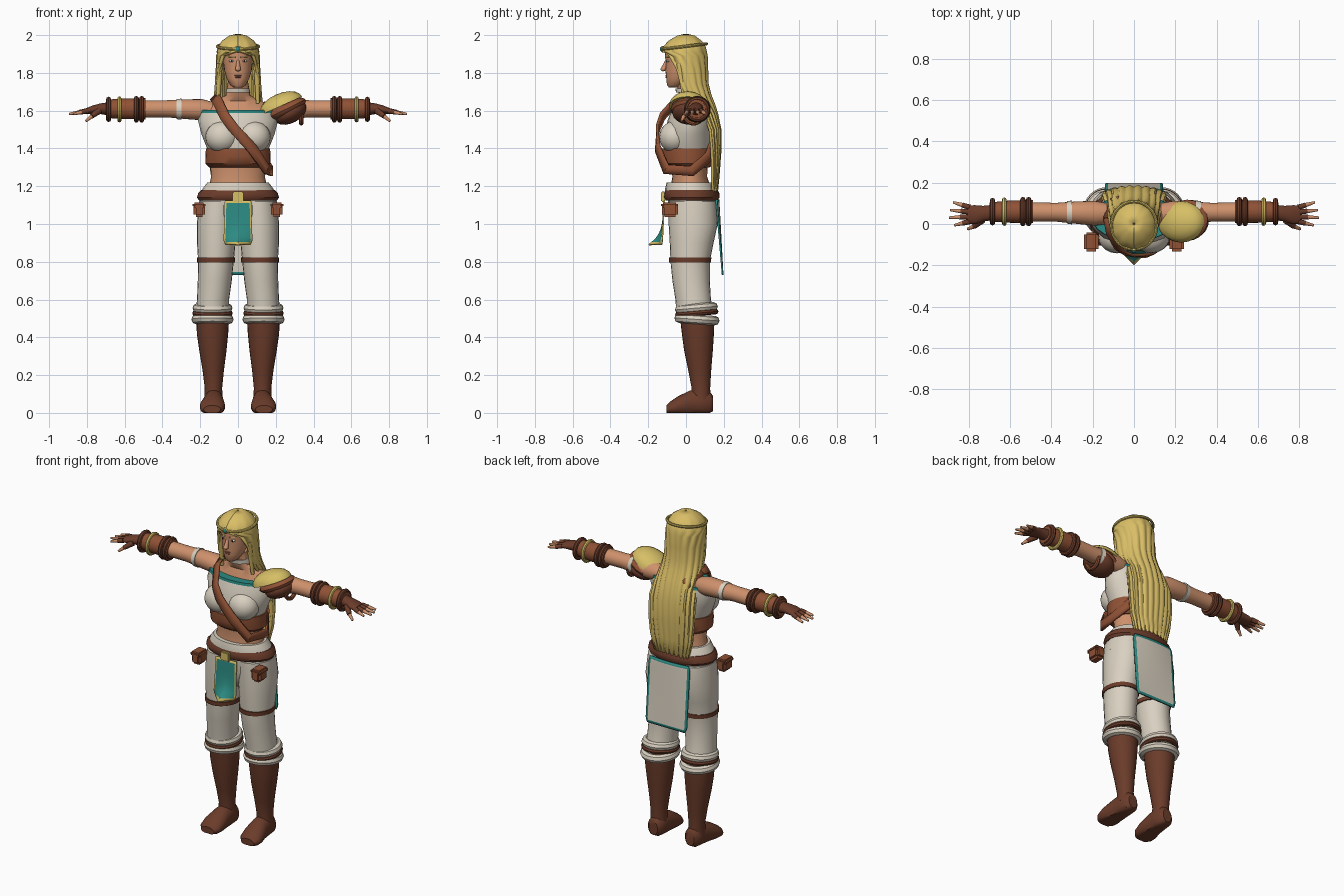
import bpy, bmesh
from math import sin, cos, pi, radians
from mathutils import Vector, Matrix

cube = bpy.data.objects.get("Cube")
if cube:
    bpy.data.objects.remove(cube)


def material(name, r, g, b):
    mat = bpy.data.materials.new(name)
    mat.use_nodes = True
    colour = [(c / 255) ** 2.2 for c in (r, g, b)] + [1]
    mat.diffuse_color = colour
    mat.node_tree.nodes["Principled BSDF"].inputs["Base Color"].default_value = colour
    return mat


SKIN = material("skin", 205, 144, 108)
HAIR = material("blonde hair", 216, 188, 102)
CREAM = material("cream cloth", 216, 207, 191)
TEAL = material("teal cloth", 48, 138, 130)
LEATHER = material("leather", 142, 82, 56)
DARK = material("dark leather", 106, 62, 46)
GOLD = material("gold", 214, 190, 102)
WHITE = material("eye white", 225, 220, 210)
PUPIL = material("dark eye", 50, 40, 38)
LIP = material("lip", 165, 95, 80)
SIDES = (("left", 1), ("right", -1))
parts = []


def finish(name, bm, *mats):
    bmesh.ops.recalc_face_normals(bm, faces=bm.faces)
    mesh = bpy.data.meshes.new(name)
    bm.to_mesh(mesh)
    bm.free()
    for m in mats:
        mesh.materials.append(m)
    obj = bpy.data.objects.new(name, mesh)
    bpy.context.collection.objects.link(obj)
    parts.append(obj)
    return obj


def loft(name, mat, sections, axis="z", s=1, n=24, floor=False):
    """Skin elliptical sections (position, centre a, centre b, radius a, radius b)."""
    bm = bmesh.new()
    rings = []
    for t, a, b, ra, rb in sections:
        ring = []
        for i in range(n):
            p = a + ra * cos(2 * pi * i / n)
            q = b + rb * sin(2 * pi * i / n)
            x, y, z = {"z": (p, q, t), "x": (t, p, q), "y": (p, t, q)}[axis]
            ring.append(bm.verts.new((x * s, y, max(z, 0) if floor else z)))
        rings.append(ring)
    for r0, r1 in zip(rings, rings[1:]):
        for i in range(n):
            j = (i + 1) % n
            bm.faces.new((r0[i], r0[j], r1[j], r1[i]))
    bm.faces.new(rings[0])
    bm.faces.new(rings[-1])
    return finish(name, bm, mat)


def blob(name, mat, centre, size, tilt=0, dome=False, n=20):
    bm = bmesh.new()
    bmesh.ops.create_uvsphere(bm, u_segments=n, v_segments=n // 2, radius=1)
    if dome:
        bmesh.ops.delete(bm, geom=[v for v in bm.verts if v.co.z < -.05], context="VERTS")
        bmesh.ops.holes_fill(bm, edges=bm.edges)
    bm.transform(Matrix.Translation(centre) @ Matrix.Rotation(radians(tilt), 4, "Y")
                 @ Matrix.Diagonal((*size, 1)))
    return finish(name, bm, mat)


def limb(name, mat, p0, p1, r0, r1):
    p0, p1 = Vector(p0), Vector(p1)
    d = p1 - p0
    bm = bmesh.new()
    bmesh.ops.create_cone(bm, cap_ends=True, segments=10, radius1=r0, radius2=r1, depth=d.length)
    bm.transform(Matrix.Translation((p0 + p1) / 2) @ d.to_track_quat("Z", "Y").to_matrix().to_4x4())
    return finish(name, bm, mat)


def box(name, mat, centre, size, bevel=.01):
    bm = bmesh.new()
    bmesh.ops.create_cube(bm, size=1)
    bm.transform(Matrix.Translation(centre) @ Matrix.Diagonal((*size, 1)))
    bmesh.ops.bevel(bm, geom=bm.edges[:], offset=bevel, segments=2, affect="EDGES")
    return finish(name, bm, mat)


def torus(name, mat, centre, ra, rb, thick, axis="z", tilt=0):
    bm = bmesh.new()
    n, m = 32, 8
    grid = []
    for i in range(n):
        u = 2 * pi * i / n
        row = []
        for j in range(m):
            w = 2 * pi * j / m
            p, q, t = (ra + thick * cos(w)) * cos(u), (rb + thick * cos(w)) * sin(u), thick * sin(w)
            row.append(bm.verts.new((p, q, t) if axis == "z" else (t, p, q)))
        grid.append(row)
    for i in range(n):
        for j in range(m):
            k, l = (i + 1) % n, (j + 1) % m
            bm.faces.new((grid[i][j], grid[k][j], grid[k][l], grid[i][l]))
    bm.transform(Matrix.Translation(centre) @ Matrix.Rotation(radians(tilt), 4, "X"))
    return finish(name, bm, mat)


def sheet(name, mats, point, nu, nv, thick, border=False):
    """Grid of point(u, v), thickened; border faces take the second material."""
    bm = bmesh.new()
    grid = [[bm.verts.new(point(i / nu, j / nv)) for i in range(nu + 1)] for j in range(nv + 1)]
    for j in range(nv):
        for i in range(nu):
            f = bm.faces.new((grid[j][i], grid[j][i + 1], grid[j + 1][i + 1], grid[j + 1][i]))
            f.material_index = int(border and (i in (0, nu - 1) or j in (0, nv - 1)))
    obj = finish(name, bm, *mats)
    mod = obj.modifiers.new("thickness", "SOLIDIFY")
    mod.thickness, mod.offset = thick, 0
    return obj


# Torso and clothing
loft("upper_chest", SKIN, [(1.54, 0, .04, .2, .09), (1.61, 0, .045, .18, .075), (1.65, 0, .045, .13, .06),
                           (1.68, 0, .02, .065, .055), (1.76, 0, .0, .052, .055)])
loft("chest_wrap", CREAM, [(1.37, 0, .015, .15, .125), (1.42, 0, .012, .172, .13), (1.48, 0, .015, .195, .13),
                           (1.55, 0, .025, .212, .122), (1.6, 0, .03, .2, .108)])
loft("chest_trim", TEAL, [(1.587, 0, .03, .206, .113), (1.603, 0, .03, .202, .111)])
for side, s in SIDES:
    blob(side + "_bust", CREAM, (.083 * s, -.06, 1.46), (.09, .082, .085))
loft("bodice", LEATHER, [(1.3, 0, .015, .152, .11), (1.32, 0, .012, .172, .135), (1.36, 0, .01, .172, .142),
                         (1.4, 0, .01, .17, .14)])
loft("midriff", SKIN, [(1.18, 0, .025, .16, .11), (1.25, 0, .02, .142, .092), (1.34, 0, .015, .148, .1)])
loft("waistband", CREAM, [(1.16, 0, .03, .2, .14), (1.19, 0, .025, .185, .135), (1.22, 0, .022, .162, .125)])
loft("belt", DARK, [(1.125, 0, .03, .207, .137), (1.14, 0, .03, .217, .148), (1.165, 0, .03, .21, .146),
                    (1.18, 0, .03, .195, .138)])
loft("hips", CREAM, [(1.15, 0, .035, .2, .13), (1.05, 0, .04, .213, .133), (.98, 0, .04, .16, .12),
                     (.93, 0, .04, .06, .08)])
box("buckle", GOLD, (0, -.122, 1.145), (.06, .02, .055), .005)
for side, s in SIDES:
    box(side + "_pouch", LEATHER, (.205 * s, -.085, 1.075), (.062, .085, .075), .014)
    box(side + "_pouch_flap", LEATHER, (.207 * s, -.087, 1.1), (.068, .09, .03), .01)

# Diagonal strap running over the right shoulder and round the back
path = [(-.125, .03, 1.675), (-.11, -.05, 1.655), (-.07, -.125, 1.57), (-.025, -.148, 1.51), (.02, -.152, 1.46),
        (.075, -.15, 1.4), (.15, -.105, 1.29), (.178, .03, 1.28), (.12, .125, 1.36), (0, .155, 1.5),
        (-.09, .125, 1.62)]


def strap_point(u, v):
    i = round(v * len(path))
    here, nxt, prev = (Vector(path[k % len(path)]) for k in (i, i + 1, i - 1))
    normal = Vector((here.x, here.y - .03, max(0, here.z - 1.55)))
    return here + (nxt - prev).cross(normal).normalized() * (u - .5) * .055


sheet("chest_strap", [LEATHER], strap_point, 2, len(path), .014)


# Hanging cloths
def tabard_point(u, v):
    k = 2 * u - 1
    return (k * (.07 - .012 * max(0, v - .9) * 10 + .006 * v), -.115 - .012 * v - .07 * v ** 5 * (1 - abs(k)),
            1.125 - .235 * v)


def back_cloth_point(u, v):
    k = 2 * u - 1
    end = max(0, abs(2 * v - 1) - .88)
    return (k * (.14 - .09 * end), .172 + .022 * v - .012 * k * k * (1 - v), 1.13 - .4 * v)


sheet("front_tabard", [TEAL, GOLD], tabard_point, 16, 18, .008, True)
sheet("back_cloth", [CREAM, TEAL], back_cloth_point, 20, 26, .009, True)

# Legs, boots and feet
for side, s in SIDES:
    loft(side + "_trouser_leg", CREAM, [
        (1.12, .105, .035, .1, .125), (1, .113, .038, .105, .13), (.9, .115, .03, .102, .116),
        (.8, .117, .022, .094, .104), (.7, .123, .027, .09, .099), (.6, .132, .038, .085, .094),
        (.52, .135, .05, .09, .1)], s=s)
    loft(side + "_knee_strap", DARK, [(.797, .117, .022, .1, .111), (.822, .117, .022, .101, .112)], s=s)
    torus(side + "_cuff_top", CREAM, (.135 * s, .055, .555), .082, .09, .024, tilt=5)
    torus(side + "_cuff_band", DARK, (.135 * s, .057, .528), .092, .1, .015, tilt=5)
    torus(side + "_cuff_bottom", CREAM, (.135 * s, .058, .495), .087, .095, .025, tilt=-4)
    loft(side + "_boot", DARK, [
        (.49, .134, .06, .086, .09), (.42, .135, .063, .083, .085), (.33, .133, .066, .072, .076),
        (.22, .131, .073, .056, .06), (.13, .13, .079, .046, .049), (.06, .13, .079, .05, .052)], s=s)
    loft(side + "_foot", DARK, [
        (.142, .126, .05, .03, .042), (.125, .127, .05, .047, .062), (.07, .128, .055, .052, .072),
        (.02, .13, .05, .056, .068), (-.04, .135, .035, .067, .054), (-.08, .137, .025, .064, .038),
        (-.103, .137, .018, .045, .022)], "y", s, floor=True)

# Arms, bracers and hands
for side, s in SIDES:
    loft(side + "_arm", SKIN, [
        (.13, .05, 1.6, .05, .045), (.19, .052, 1.605, .06, .056), (.28, .055, 1.608, .054, .052),
        (.38, .057, 1.61, .045, .045), (.46, .058, 1.61, .047, .045), (.52, .058, 1.61, .045, .045)], "x", s)
    loft(side + "_armband", CREAM, [(.3, .056, 1.608, .058, .056), (.325, .056, 1.608, .054, .053)], "x", s)
    loft(side + "_bracer", LEATHER, [(.49, .06, 1.61, .056, .056), (.6, .06, 1.61, .054, .055),
                                     (.7, .058, 1.61, .046, .048)], "x", s)
    for x, r, thick, mat in ((.51, .058, .013, DARK), (.538, .058, .013, DARK), (.628, .058, .011, GOLD),
                             (.685, .054, .013, DARK)):
        torus(side + "_bracer_ring", mat, (x * s, .06, 1.607), r, r, thick, "x")
    loft(side + "_glove", DARK, [(.69, .055, 1.61, .037, .034), (.73, .05, 1.61, .038, .028),
                                 (.77, .045, 1.605, .046, .022), (.805, .046, 1.598, .044, .015)], "x", s)
    for i, length in enumerate((.075, .1, .095, .08)):
        y = .012 + .023 * i
        knuckle = Vector((.795 * s, y, 1.6))
        tip = knuckle + Vector((length * s, (i - 1.3) * .014, -.018))
        middle = knuckle.lerp(tip, .45)
        limb(side + "_glove_finger", DARK, knuckle, middle, .014, .0125)
        limb(side + "_fingertip", SKIN, middle, tip, .011, .006)
    limb(side + "_glove_thumb", DARK, (.735 * s, .02, 1.6), (.775 * s, -.012, 1.57), .019, .013)
    limb(side + "_thumb_tip", SKIN, (.775 * s, -.012, 1.57), (.805 * s, -.024, 1.545), .011, .007)

# Layered pauldron on the left shoulder
blob("pauldron_lower", DARK, (.278, .022, 1.59), (.092, .095, .055), -28)
blob("pauldron_middle", LEATHER, (.258, .018, 1.61), (.11, .1, .04), -26)
blob("pauldron_top", GOLD, (.228, .01, 1.625), (.122, .1, .066), -24, dome=True)
torus("pauldron_rim", LEATHER, (.335, .04, 1.588), .05, .055, .012, "x")

# Head and face
loft("head", SKIN, [(1.722, 0, -.065, .02, .025), (1.735, 0, -.058, .04, .043), (1.77, 0, -.04, .06, .064),
                    (1.81, 0, -.025, .072, .084), (1.85, 0, -.015, .077, .091), (1.89, 0, -.012, .08, .1),
                    (1.94, 0, -.008, .08, .098), (1.975, 0, 0, .05, .06)])
loft("collar", CREAM, [(1.695, 0, .01, .066, .062), (1.718, 0, .005, .06, .062)])
limb("nose", SKIN, (0, -.1, 1.872), (0, -.12, 1.818), .006, .015)
blob("nose_tip", SKIN, (0, -.121, 1.82), (.015, .014, .012), n=12)
blob("upper_lip", LIP, (0, -.1, 1.786), (.022, .01, .005), n=12)
blob("lower_lip", LIP, (0, -.098, 1.777), (.018, .011, .006), n=12)
for side, s in SIDES:
    blob(side + "_eye", WHITE, (.033 * s, -.095, 1.863), (.015, .01, .007), n=12)
    blob(side + "_pupil", PUPIL, (.033 * s, -.102, 1.863), (.006, .005, .006), n=12)
    limb(side + "_brow", HAIR, (.014 * s, -.109, 1.884), (.052 * s, -.089, 1.886), .004, .003)

# Long hair: rows of (height, centre y, half width, half depth, half opening angle)
rows = [(2, 0, .004, .004, 180), (1.99, 0, .045, .045, 180), (1.965, -.004, .08, .083, 180),
        (1.935, -.007, .1, .106, 180), (1.912, -.007, .106, .111, 178), (1.89, -.003, .108, .11, 138),
        (1.82, .002, .11, .106, 118), (1.74, .01, .113, .1, 112), (1.68, .035, .117, .09, 112),
        (1.63, .065, .122, .08, 110), (1.58, .095, .135, .065, 95), (1.5, .125, .148, .052, 90),
        (1.38, .135, .148, .042, 88), (1.27, .135, .138, .034, 85), (1.17, .135, .115, .026, 80)]


def hair_point(u, v):
    j = round(v * (len(rows) - 1))
    z, cy, rx, ry, span = rows[j]
    a = radians(span) * (2 * u - 1)
    strand = 1 + .05 * v * cos(u * 2 * pi * 11)
    ragged = .02 * sin(u * 70) if j == len(rows) - 1 else 0
    return (rx * strand * sin(a), cy + ry * (1 + 2 * (strand - 1)) * cos(a), z + ragged)


sheet("long_hair", [HAIR], hair_point, 66, len(rows) - 1, .014)
for side, s in SIDES:
    for i in range(3):
        limb(side + "_side_lock", HAIR, ((.098 - .006 * i) * s, -.035 + .025 * i, 1.85),
             ((.105 - .014 * i) * s, -.005 + .03 * i, 1.64), .017, .01)

# Circlet with gem
torus("circlet", GOLD, (0, -.007, 1.94), .11, .117, .008, tilt=7)
blob("gem_setting", GOLD, (0, -.124, 1.926), (.018, .008, .018), n=12)
blob("gem", TEAL, (0, -.13, 1.926), (.012, .008, .013), n=12)

# Smooth shading with crisp edges
bpy.ops.object.select_all(action="DESELECT")
for obj in parts:
    obj.select_set(True)
bpy.context.view_layer.objects.active = parts[0]
bpy.ops.object.shade_smooth_by_angle(angle=radians(42))
